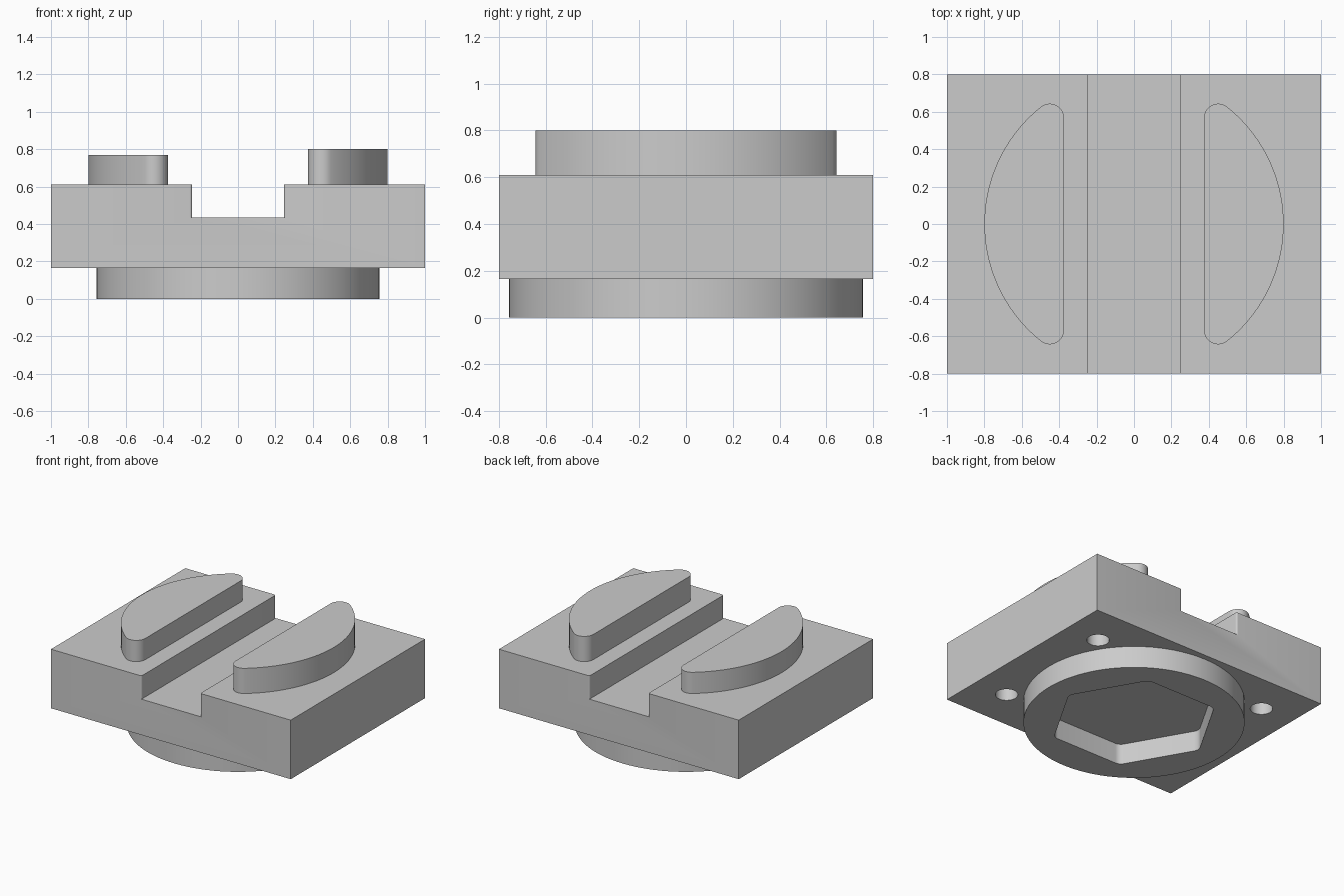
import bpy
import bmesh
from math import cos, sin, pi, radians, atan2, sqrt

cube = bpy.data.objects.get("Cube")
if cube:
    bpy.data.objects.remove(cube)

grey = bpy.data.materials.new("plain grey")
grey.use_nodes = True
grey.diffuse_color = (0.6, 0.6, 0.6, 1)
grey.node_tree.nodes["Principled BSDF"].inputs["Base Color"].default_value = (0.6, 0.6, 0.6, 1)


def arc(cx, cy, r, a0, a1, n):
    """Points along an arc, end points included."""
    angles = [a0 + (a1 - a0) * i / n for i in range(n + 1)]
    return [(cx + r * cos(a), cy + r * sin(a)) for a in angles]


def circle(cx, cy, r, n):
    return arc(cx, cy, r, 0, 2 * pi, n)[:-1]


def prism(name, outline, z0, z1):
    """Extrude a plan outline from z0 to z1."""
    bm = bmesh.new()
    face = bm.faces.new([bm.verts.new((x, y, z0)) for x, y in outline])
    top = bmesh.ops.extrude_face_region(bm, geom=[face])["geom"]
    for v in top:
        if isinstance(v, bmesh.types.BMVert):
            v.co.z = z1
    bmesh.ops.recalc_face_normals(bm, faces=bm.faces)
    mesh = bpy.data.meshes.new(name)
    bm.to_mesh(mesh)
    bm.free()
    mesh.materials.append(grey)
    obj = bpy.data.objects.new(name, mesh)
    bpy.context.collection.objects.link(obj)
    return obj


def activate(obj):
    bpy.ops.object.select_all(action='DESELECT')
    obj.select_set(True)
    bpy.context.view_layer.objects.active = obj


def cut(obj, cutter):
    """Subtract the cutter, then discard it."""
    mod = obj.modifiers.new("cut", 'BOOLEAN')
    mod.operation = 'DIFFERENCE'
    mod.solver = 'EXACT'
    mod.object = cutter
    activate(obj)
    bpy.ops.object.modifier_apply(modifier=mod.name)
    bpy.data.objects.remove(cutter)


def smooth(obj):
    activate(obj)
    bpy.ops.object.shade_smooth_by_angle(angle=radians(30))


half_x, half_y = 1.0, 0.8
base_z, deck_z = 0.165, 0.61

# Main block
block = prism("main_block", [(-half_x, -half_y), (half_x, -half_y),
                             (half_x, half_y), (-half_x, half_y)], base_z, deck_z)

# Groove along y, its mouths slightly rounded outward
w, r = 0.245, 0.014
quarter = arc(w + r, half_y - r, r, pi, pi / 2, 5) + [(w + r, half_y + 0.1)]
right_side = [(x, -y) for x, y in reversed(quarter)] + quarter
groove = right_side + [(-x, -y) for x, y in right_side]
cut(block, prism("groove_cutter", groove, 0.435, 1.0))

# Blind holes in the underside corners
for sx in (-1, 1):
    for sy in (-1, 1):
        cut(block, prism("hole_cutter", circle(sx * 0.73, sy * 0.487, 0.077, 32),
                         base_z - 0.1, base_z + 0.22))
smooth(block)

# Round foot with a rounded hexagonal pocket
foot = prism("round_foot", circle(0, 0, 0.757, 96), 0, base_z)
corner = 0.06
reach = 0.583 - corner / cos(pi / 6)
hexagon = []
for k in range(6):
    a = k * pi / 3
    hexagon += arc(reach * cos(a), reach * sin(a), corner, a - pi / 6, a + pi / 6, 6)
cut(foot, prism("pocket_cutter", hexagon, -0.1, 0.155))
smooth(foot)

# Two segment-shaped lugs with rounded tips, of unequal height
R, inner, tip = 0.8, 0.375, 0.075
tx = inner + tip
ty = sqrt((R - tip) ** 2 - tx ** 2)
a = atan2(ty, tx)
segment = (arc(0, 0, R, -a, a, 40) + arc(tx, ty, tip, a, pi, 14)[1:]
           + arc(tx, -ty, tip, pi, 2 * pi - a, 14)[:-1])
for side, name, top in ((1, "left_lug", 0.8), (-1, "right_lug", 0.77)):
    smooth(prism(name, [(side * x, y) for x, y in segment], deck_z, top))
